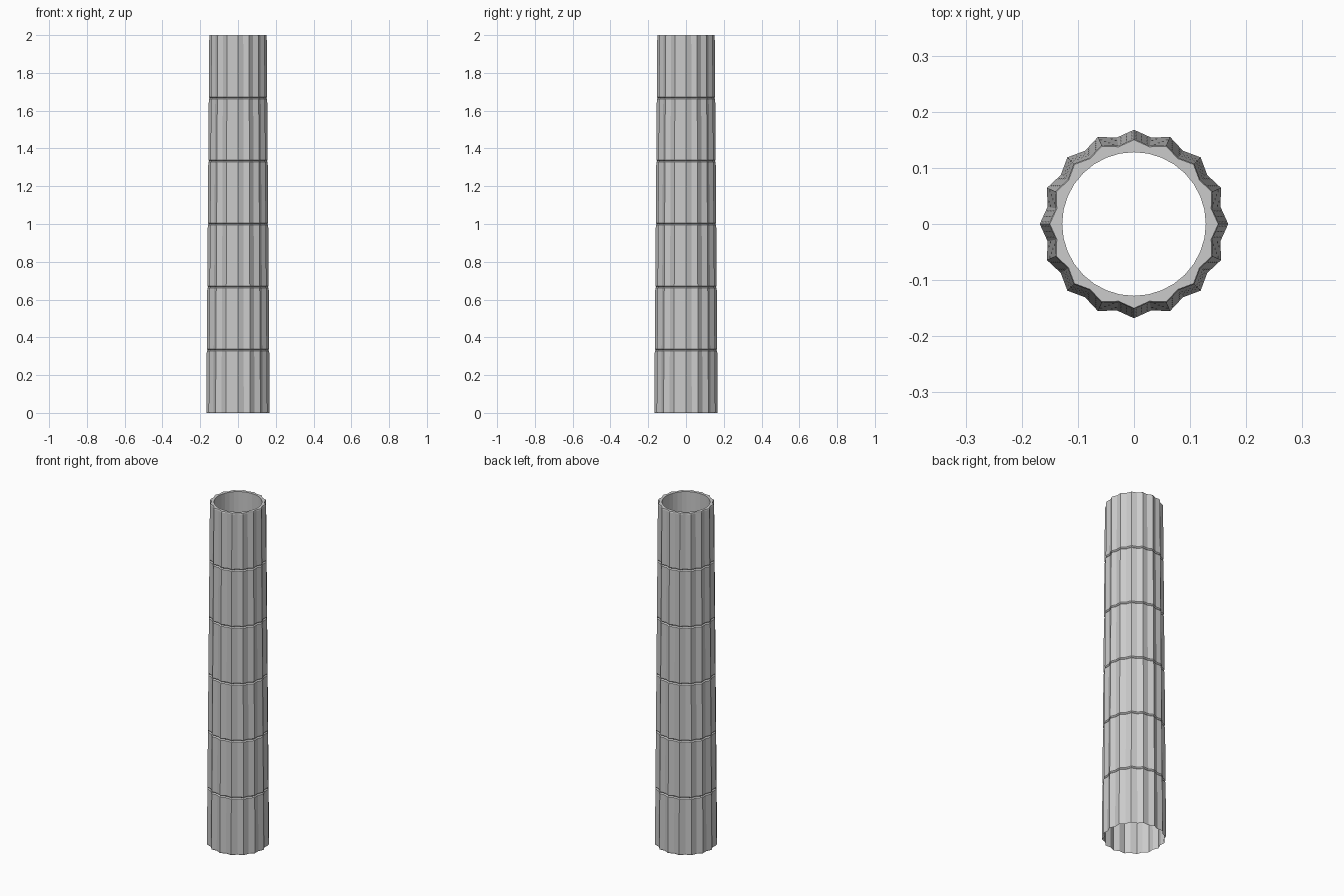
import bpy, math

if "Cube" in bpy.data.objects:
    bpy.data.objects.remove(bpy.data.objects["Cube"])

FLUTES, DRUMS, H = 16, 6, 2.0
R_BOTTOM, R_TOP = 0.168, 0.152
SEAM, DEPTH = 0.006, 0.006


def fluted_ring(z, inset=0.0):
    # star outline: ridge, then shallow flute
    peak = R_BOTTOM + (R_TOP - R_BOTTOM) * z / H - inset
    n = FLUTES * 2
    return [((peak * (1 if i % 2 == 0 else 0.935)) * math.cos(i * math.tau / n),
             (peak * (1 if i % 2 == 0 else 0.935)) * math.sin(i * math.tau / n), z)
            for i in range(n)]


def circle(z, r):
    n = FLUTES * 2
    return [(r * math.cos(i * math.tau / n), r * math.sin(i * math.tau / n), z) for i in range(n)]


def loft(name, rings):
    n = len(rings[0])
    verts = [v for ring in rings for v in ring]
    faces = [(k * n + i, k * n + (i + 1) % n, (k + 1) * n + (i + 1) % n, (k + 1) * n + i)
             for k in range(len(rings) - 1) for i in range(n)]
    mesh = bpy.data.meshes.new(name)
    mesh.from_pydata(verts, [], faces)
    obj = bpy.data.objects.new(name, mesh)
    bpy.context.collection.objects.link(obj)
    return obj


# outer shell: stacked drums with chamfered seams, open at the bottom
rings = []
step = H / DRUMS
for d in range(DRUMS):
    z0, z1 = d * step, (d + 1) * step
    rings += [fluted_ring(z0, DEPTH if d else 0.002), fluted_ring(z0 + SEAM)]
    rings += [fluted_ring(z1 - SEAM)]
rings.append(fluted_ring(H, 0.002))

# top rim turns inward and runs down inside the shaft
rings += [circle(H, 0.128), circle(H - step, 0.128)]
loft("column_shaft", rings)
